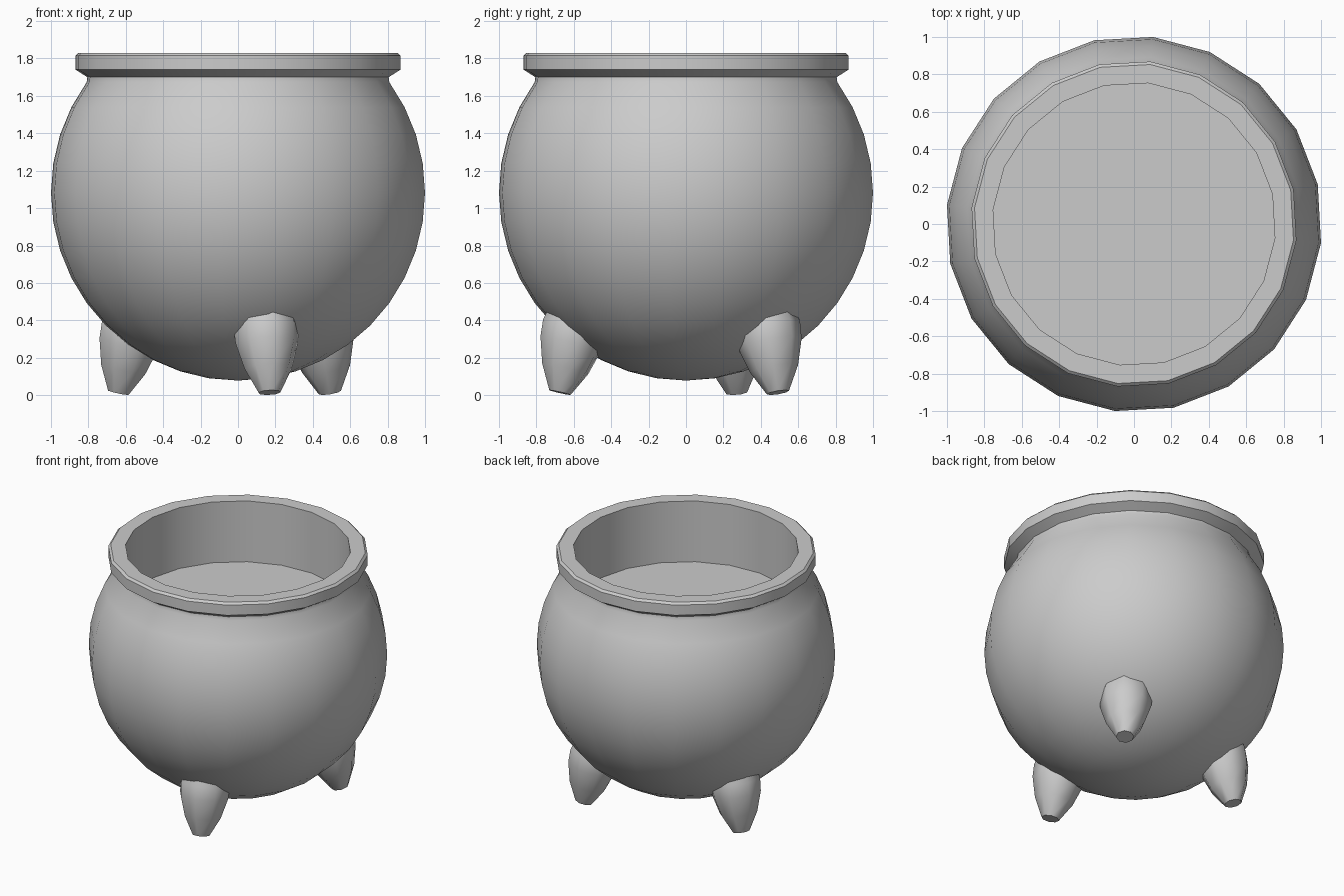
import bpy, bmesh
from math import radians, sin, cos, pi
from mathutils import Matrix

cube = bpy.data.objects.get("Cube")
if cube:
    bpy.data.objects.remove(cube, do_unlink=True)

grey = bpy.data.materials.new("light_grey")
grey.use_nodes = True
grey.diffuse_color = (0.6, 0.6, 0.6, 1)
grey.node_tree.nodes["Principled BSDF"].inputs["Base Color"].default_value = (0.6, 0.6, 0.6, 1)


def lathe(name, profile, sides, matrix, angle):
    """Spin a (radius, height) profile round z; a zero radius closes to a point."""
    bm = bmesh.new()
    rings = []
    for r, z in profile:
        if r == 0:
            rings.append([bm.verts.new((0, 0, z))] * sides)
        else:
            rings.append([bm.verts.new((r * cos(2 * pi * i / sides), r * sin(2 * pi * i / sides), z))
                          for i in range(sides)])
    for low, high in zip(rings, rings[1:]):
        for i in range(sides):
            j = (i + 1) % sides
            corners = dict.fromkeys((low[i], low[j], high[j], high[i]))
            bm.faces.new(list(corners))
    bmesh.ops.transform(bm, matrix=matrix, verts=bm.verts)
    bmesh.ops.recalc_face_normals(bm, faces=bm.faces)
    mesh = bpy.data.meshes.new(name)
    bm.to_mesh(mesh)
    bm.free()
    mesh.materials.append(grey)
    obj = bpy.data.objects.new(name, mesh)
    bpy.context.collection.objects.link(obj)
    bpy.ops.object.select_all(action='DESELECT')
    bpy.context.view_layer.objects.active = obj
    obj.select_set(True)
    bpy.ops.object.shade_smooth_by_angle(angle=radians(angle))
    return obj


# Round pot body, lipped rim, straight inner wall and flat inner floor
R, CENTRE = 1.005, 1.083
belly = [(R * sin(radians(a)), CENTRE - R * cos(radians(a))) for a in range(0, 127, 9)]
rim = [(0.81, 1.70), (0.873, 1.74), (0.873, 1.815), (0.857, 1.83), (0.757, 1.83)]
inside = [(0.757, 1.38), (0, 1.38)]
lathe("pot", belly + rim + inside, 20, Matrix.Rotation(radians(-5.8), 4, 'Z'), 30)

# Three stubby legs, splayed outward at the foot
leg = [(0, 0), (0.06, 0), (0.13, 0.13), (0.172, 0.27), (0.178, 0.36), (0.15, 0.48), (0, 0.5)]
for name, azimuth in (("front_leg", -76), ("back_left_leg", 45), ("back_right_leg", 157)):
    place = (Matrix.Rotation(radians(azimuth), 4, 'Z')
             @ Matrix.Translation((0.695, 0, 0.014))
             @ Matrix.Rotation(radians(-13), 4, 'Y'))
    lathe(name, leg, 8, place, 50)
